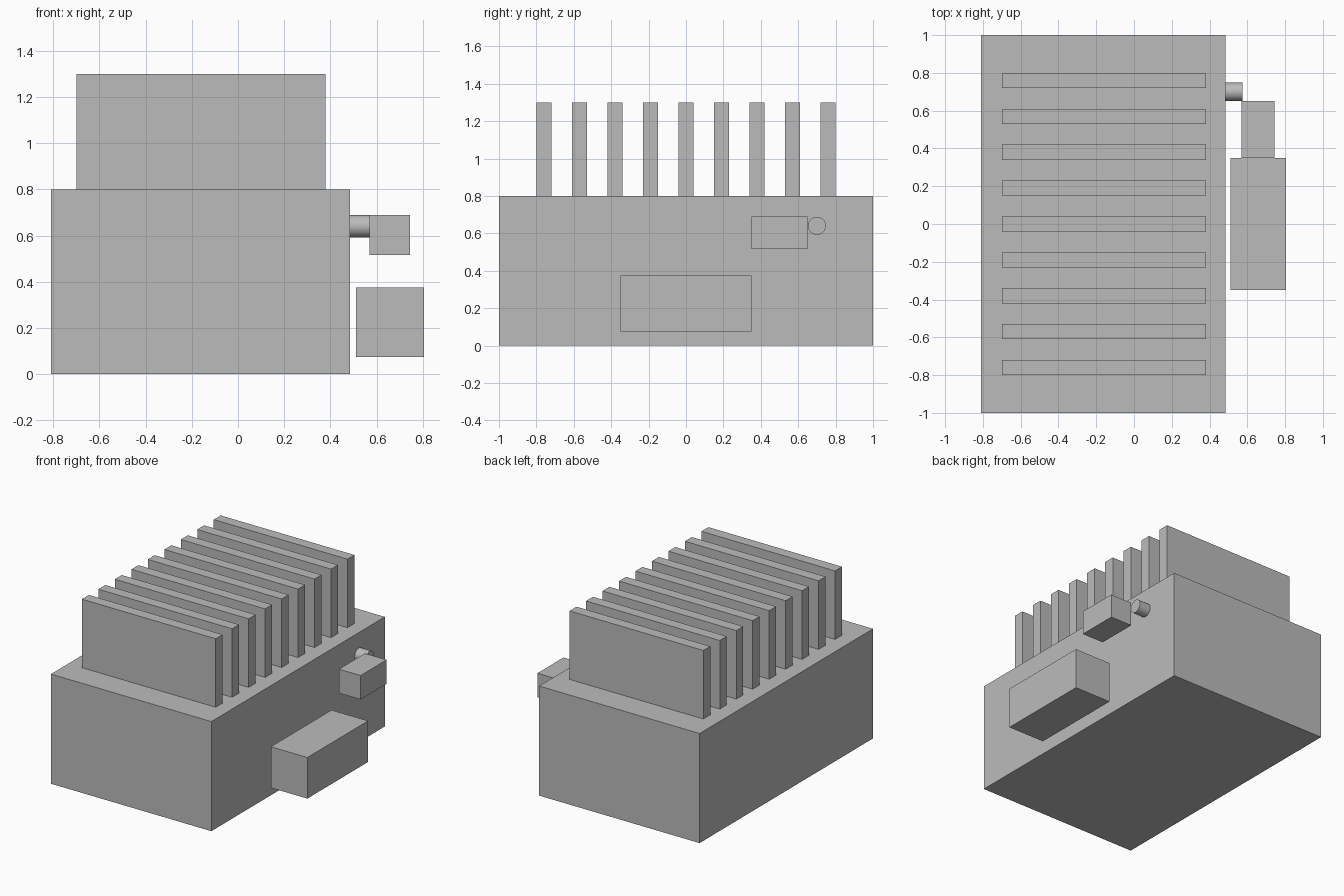
import bpy
import math

cube = bpy.data.objects.get("Cube")
if cube:
    bpy.data.objects.remove(cube, do_unlink=True)

# Single grey used on every part
grey = bpy.data.materials.new("plain grey")
grey.use_nodes = True
colour = (0.5, 0.5, 0.5, 1)
grey.diffuse_color = colour
grey.node_tree.nodes["Principled BSDF"].inputs["Base Color"].default_value = colour


def box(name, x, y, z):
    """Box spanning the given (low, high) range on each axis."""
    spans = (x, y, z)
    bpy.ops.mesh.primitive_cube_add(size=1, location=[(a + b) / 2 for a, b in spans])
    obj = bpy.context.object
    obj.name = name
    obj.scale = [b - a for a, b in spans]
    bpy.ops.object.transform_apply(location=False, rotation=False, scale=True)
    obj.data.materials.append(grey)
    return obj


# Main housing
box("housing", (-0.81, 0.485), (-1, 1), (0, 0.8))

# Row of cooling fins on top
fin_count, fin_pitch, fin_half = 9, 0.19, 0.04
for i in range(fin_count):
    y = (i - (fin_count - 1) / 2) * fin_pitch
    box(f"fin_{i + 1}", (-0.7, 0.38), (y - fin_half, y + fin_half), (0.8, 1.3))

# Side boxes standing just off the housing
box("large_side_box", (0.51, 0.805), (-0.35, 0.35), (0.075, 0.375))
box("small_side_box", (0.57, 0.745), (0.35, 0.65), (0.515, 0.69))

# Round stub on the side
bpy.ops.mesh.primitive_cylinder_add(
    vertices=32, radius=0.048, depth=0.09,
    location=(0.53, 0.7, 0.64), rotation=(0, math.pi / 2, 0))
stub = bpy.context.object
stub.name = "side_stub"
stub.data.materials.append(grey)
bpy.ops.object.shade_smooth_by_angle()
